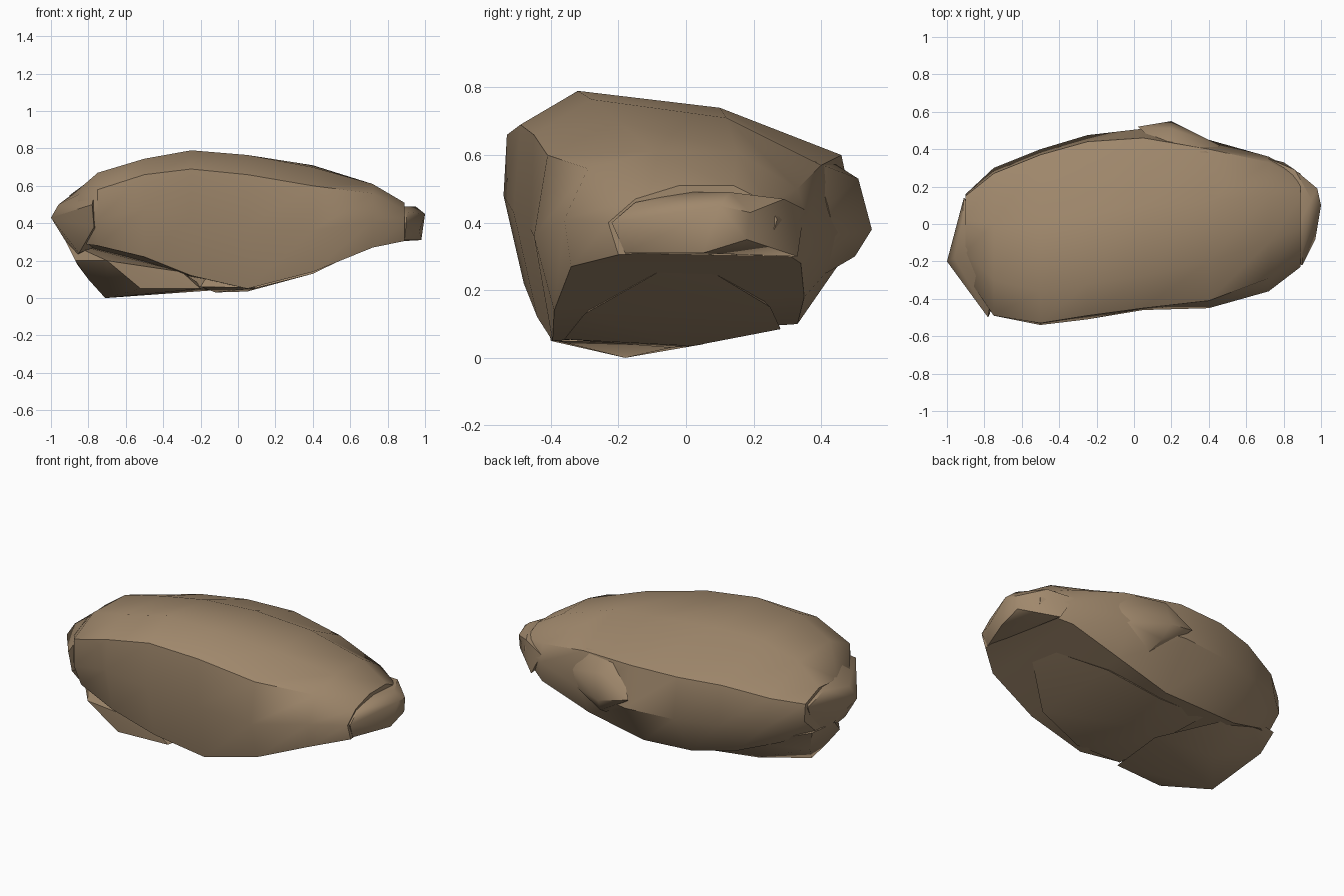
import bpy, bmesh, math

stone = bpy.data.materials.new("tan_stone")
stone.diffuse_color = (0.35, 0.246, 0.15, 1)


def finish(name, bm):
    bmesh.ops.recalc_face_normals(bm, faces=bm.faces)
    mesh = bpy.data.meshes.new(name)
    bm.to_mesh(mesh)
    bm.free()
    obj = bpy.data.objects.new(name, mesh)
    bpy.context.collection.objects.link(obj)
    mesh.materials.append(stone)
    bpy.ops.object.select_all(action='DESELECT')
    obj.select_set(True)
    bpy.context.view_layer.objects.active = obj
    bpy.ops.object.shade_smooth_by_angle(angle=math.radians(42))
    return obj


def chunk(name, points):
    """Angular broken piece: convex hull of a few corners."""
    bm = bmesh.new()
    verts = [bm.verts.new(p) for p in points]
    res = bmesh.ops.convex_hull(bm, input=verts)
    loose = {g for g in res["geom_interior"] + res["geom_unused"]
             if isinstance(g, bmesh.types.BMVert)}
    bmesh.ops.delete(bm, geom=list(loose), context='VERTS')
    return finish(name, bm)


def loft(name, sections):
    """Skin a row of (y, z) outlines placed along x."""
    bm = bmesh.new()
    rings = [[bm.verts.new((x, y, z)) for y, z in ring] for x, ring in sections]
    n = len(rings[0])
    for a, b in zip(rings, rings[1:]):
        for i in range(n):
            j = (i + 1) % n
            bm.faces.new((a[i], a[j], b[j], b[i]))
    bm.faces.new(rings[0])
    bm.faces.new(rings[-1])
    return finish(name, bm)


# Main boulder; outline order: front, shelf edge, crest, top, back edge,
# back bulge, back underside, front underside
loft("boulder_body", [
    (-0.90, [(-.28, .38), (-.27, .49), (-.15, .54), (.02, .55), (.15, .50), (.16, .40), (.05, .30), (-.20, .30)]),
    (-0.75, [(-.49, .42), (-.49, .58), (-.30, .67), (.00, .66), (.27, .54), (.30, .38), (.18, .24), (-.42, .28)]),
    (-0.50, [(-.54, .48), (-.53, .66), (-.36, .745), (.00, .72), (.37, .59), (.40, .36), (.25, .15), (-.48, .22)]),
    (-0.25, [(-.51, .43), (-.49, .69), (-.32, .79), (.05, .745), (.44, .60), (.475, .36), (.31, .11), (-.44, .12)]),
    (0.05, [(-.46, .38), (-.45, .66), (-.28, .765), (.10, .74), (.46, .60), (.51, .36), (.33, .10), (-.395, .05)]),
    (0.40, [(-.45, .36), (-.41, .60), (-.20, .70), (.12, .71), (.40, .57), (.45, .37), (.35, .18), (-.39, .14)]),
    (0.72, [(-.36, .41), (-.29, .56), (-.10, .61), (.15, .61), (.33, .50), (.36, .40), (.34, .28), (-.34, .27)]),
    (0.89, [(-.23, .40), (-.15, .47), (-.02, .51), (.14, .51), (.24, .46), (.27, .41), (.25, .34), (-.20, .305)]),
])

# Blunt ledge at the right end
chunk("right_ledge", [
    (1, .10, .45), (.98, .19, .43), (.95, .13, .49), (.98, .05, .31),
    (.97, -.08, .36), (.98, .18, .35), (.90, -.22, .40), (.90, -.15, .46),
    (.89, -.18, .31), (.72, .35, .44), (.80, .33, .30), (.86, .29, .47),
    (.70, -.15, .45), (.88, .00, .49)])

# Broken shoulder on the back
chunk("back_shoulder", [
    (.02, .52, .42), (.20, .55, .38), (.42, .44, .36), (.20, .51, .53),
    (.16, .40, .60), (.40, .38, .58), (.22, .50, .30), (.25, .38, .23),
    (.46, .42, .45)])

# Pointed left end
chunk("left_point", [
    (-1, -.20, .43), (-.96, -.18, .50), (-.92, .00, .53), (-.91, .14, .48),
    (-.93, -.05, .32), (-.78, -.50, .50), (-.77, -.48, .38), (-.77, -.10, .63),
    (-.76, -.35, .60), (-.87, .00, .22), (-.70, .00, .30), (-.85, -.30, .24)])

# Foot slab under the left half
chunk("foot_slab", [
    (-.71, -.18, 0), (-.80, -.18, .10), (-.52, -.40, .05), (-.20, -.38, .05),
    (-.52, .05, .04), (-.15, .00, .04), (-.86, .05, .18), (-.91, .10, .31),
    (-.70, -.43, .20), (-.87, -.22, .20), (-.60, .26, .23), (-.35, .22, .10),
    (-.30, -.39, .14), (-.92, -.10, .30)])

# Shallow keel along the middle of the underside
chunk("underside_keel", [
    (-.12, -.05, .03), (.05, .02, .035), (-.20, -.36, .06), (.10, -.36, .055),
    (.40, -.30, .13), (.40, .25, .15), (.05, .28, .085), (-.30, .24, .12),
    (.75, .00, .30), (.00, .00, .40)])
